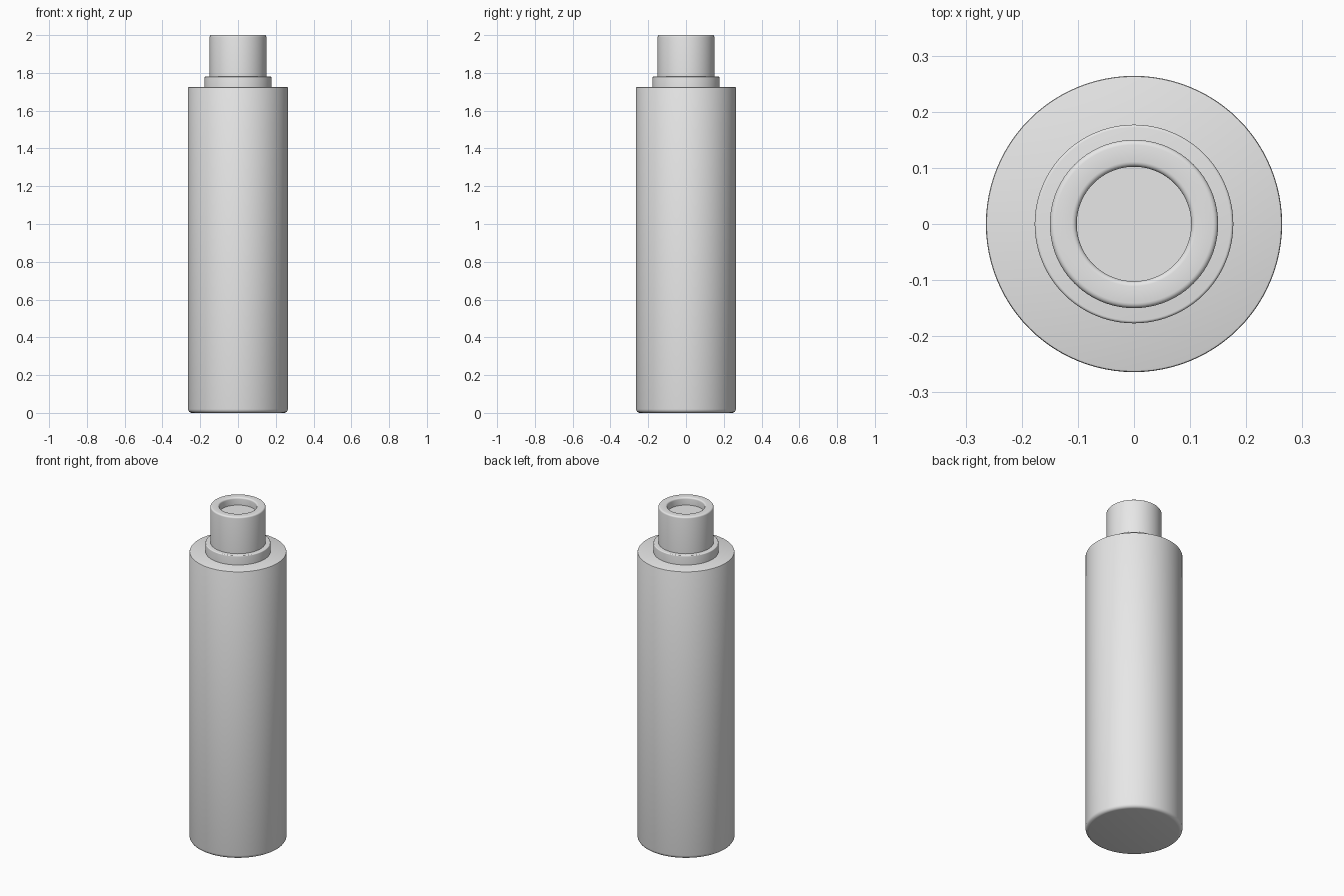
import bpy
import bmesh
from math import pi, radians, sin, cos

cube = bpy.data.objects.get("Cube")
if cube:
    bpy.data.objects.remove(cube, do_unlink=True)

# Single neutral grey finish
grey = bpy.data.materials.new("plain grey")
grey.use_nodes = True
colour = (0.8, 0.8, 0.8, 1)
grey.diffuse_color = colour
grey.node_tree.nodes["Principled BSDF"].inputs["Base Color"].default_value = colour

SIDES = 96


def rounded(r, z, size, start, steps=4):
    """Quarter-circle corner about centre (r, z), sweeping counter-clockwise."""
    angles = [radians(start + 90 * i / steps) for i in range(steps + 1)]
    return [(r + size * cos(a), z + size * sin(a)) for a in angles]


def lathe(name, profile):
    """Revolve a radius/height profile around the z axis."""
    bm = bmesh.new()
    verts = [bm.verts.new((r, 0, z)) for r, z in profile]
    edges = [bm.edges.new(pair) for pair in zip(verts, verts[1:])]
    bmesh.ops.spin(bm, geom=verts + edges, cent=(0, 0, 0), axis=(0, 0, 1),
                   angle=2 * pi, steps=SIDES)
    bmesh.ops.remove_doubles(bm, verts=bm.verts, dist=0.00001)
    bmesh.ops.recalc_face_normals(bm, faces=bm.faces)
    mesh = bpy.data.meshes.new(name)
    bm.to_mesh(mesh)
    bm.free()
    mesh.materials.append(grey)
    obj = bpy.data.objects.new(name, mesh)
    bpy.context.collection.objects.link(obj)
    bpy.ops.object.select_all(action="DESELECT")
    obj.select_set(True)
    bpy.context.view_layer.objects.active = obj
    bpy.ops.object.shade_smooth_by_angle(angle=radians(35))
    return obj


# Tall cylinder with a rounded foot and a crisp shoulder
lathe("body", [(0, 0)] + rounded(0.244, 0.02, 0.02, -90)
      + rounded(0.26, 1.721, 0.004, 0, 2) + [(0, 1.725)])

# Low ring at the base of the neck
lathe("collar", [(0, 1.7), (0.177, 1.7)]
      + rounded(0.172, 1.775, 0.005, 0) + [(0, 1.78)])

# Neck with a softened rim and a shallow recessed mouth
lathe("neck", [(0, 1.75), (0.15, 1.75)] + rounded(0.141, 1.991, 0.009, 0)
      + rounded(0.111, 1.991, 0.009, 90) + [(0.102, 1.955), (0, 1.955)])
